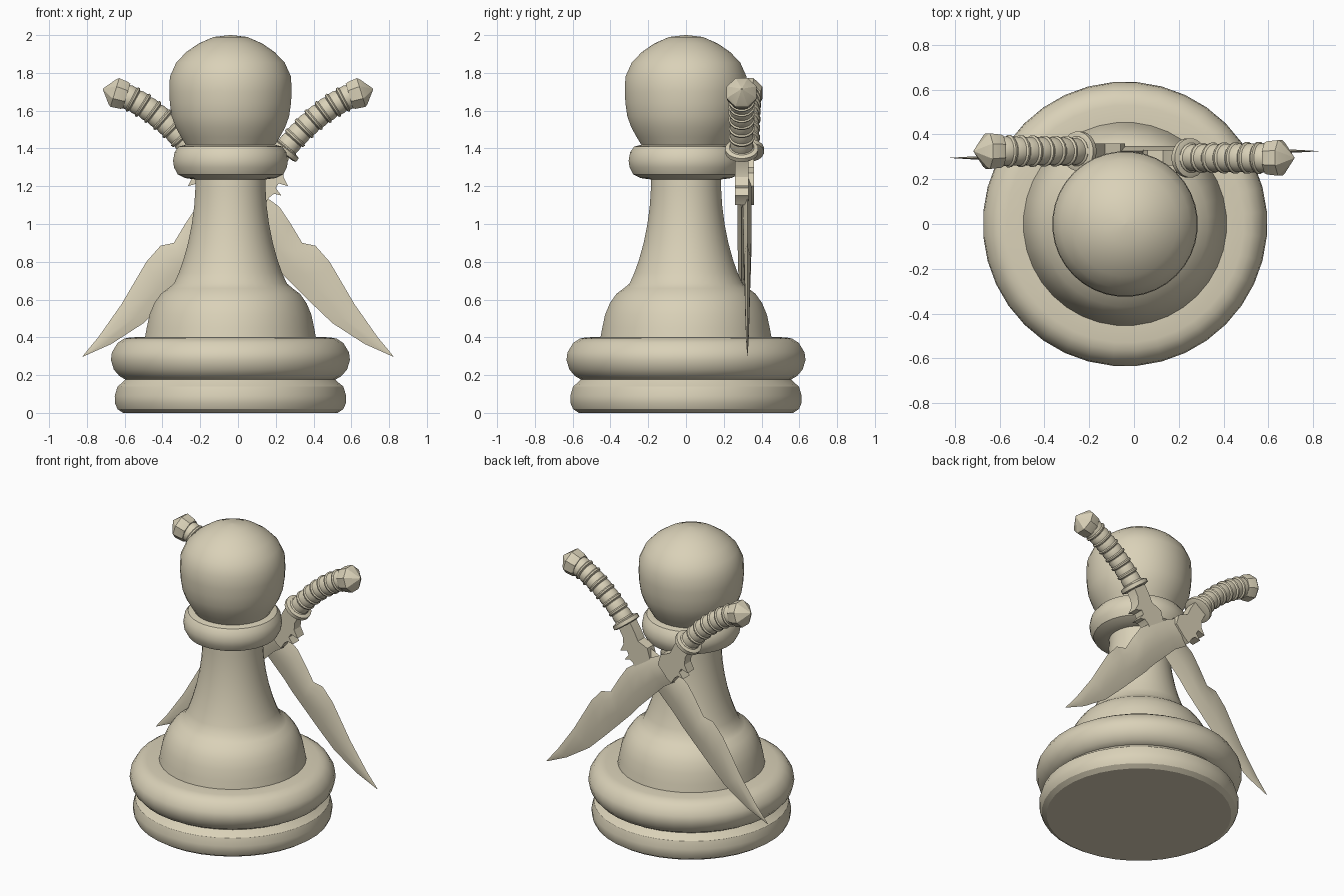
import bpy, bmesh, math
from mathutils import Vector

if "Cube" in bpy.data.objects:
    bpy.data.objects.remove(bpy.data.objects["Cube"])

ivory = bpy.data.materials.new("warm_ivory")
ivory.use_nodes = True
ivory.diffuse_color = (0.70, 0.64, 0.48, 1)
ivory.node_tree.nodes["Principled BSDF"].inputs["Base Color"].default_value = ivory.diffuse_color


def finish(name, bm, angle=30):
    """Turn a bmesh into a named, shaded object."""
    bmesh.ops.remove_doubles(bm, verts=bm.verts, dist=0.0002)
    bmesh.ops.recalc_face_normals(bm, faces=bm.faces)
    mesh = bpy.data.meshes.new(name)
    bm.to_mesh(mesh)
    bm.free()
    mesh.materials.append(ivory)
    ob = bpy.data.objects.new(name, mesh)
    bpy.context.collection.objects.link(ob)
    bpy.ops.object.select_all(action='DESELECT')
    ob.select_set(True)
    bpy.context.view_layer.objects.active = ob
    bpy.ops.object.shade_smooth_by_angle(angle=math.radians(angle))
    return ob


def loft(name, rings, angle=30):
    """Skin a list of closed rings and cap both ends."""
    bm = bmesh.new()
    loops = [[bm.verts.new(p) for p in ring] for ring in rings]
    n = len(loops[0])
    for a, b in zip(loops, loops[1:]):
        for i in range(n):
            j = (i + 1) % n
            bm.faces.new((a[i], a[j], b[j], b[i]))
    bm.faces.new(loops[0])
    bm.faces.new(loops[-1])
    return finish(name, bm, angle)


def circle(centre, axis, radius, sides):
    """Ring around an axis lying in the xz plane."""
    axis = Vector(axis).normalized()
    u, v = Vector((axis.z, 0, -axis.x)), Vector((0, 1, 0))
    turns = [math.tau * (i + 0.5) / sides for i in range(sides)]
    return [centre + radius * (u * math.cos(t) + v * math.sin(t)) for t in turns]


def lathe(name, profile, sides=36):
    return loft(name, [circle(Vector((-0.04, 0, z)), (0, 0, 1), r, sides) for r, z in profile])


# Turned pawn parts
lathe("lower_base", [(.57, 0), (.60, .02), (.613, .05), (.615, .09), (.60, .14), (.575, .16), (.555, .18)])
lathe("upper_base", [(.555, .175), (.59, .195), (.62, .23), (.635, .28), (.63, .32),
                     (.60, .37), (.565, .393), (.53, .40), (.44, .402)])
lathe("body", [(.455, .395), (.445, .45), (.43, .52), (.405, .58), (.37, .63), (.33, .66), (.30, .685),
               (.275, .74), (.25, .81), (.225, .90), (.205, 1.0), (.192, 1.1), (.187, 1.18), (.185, 1.27)])
lathe("collar", [(.18, 1.235), (.24, 1.243), (.28, 1.262), (.30, 1.30), (.305, 1.335),
                 (.297, 1.38), (.275, 1.41), (.235, 1.42)])
lathe("head", [(.235, 1.415), (.262, 1.46), (.29, 1.51), (.312, 1.57), (.322, 1.64), (.325, 1.70),
               (.322, 1.78), (.288, 1.855), (.235, 1.91), (.17, 1.955), (.09, 1.99), (.005, 2.0)])

# Blade stations: upper edge x, z and lower edge x, z
BLADE = [(-.08, 1.27, -.14, 1.09), (.06, 1.20, -.06, 1.04), (.145, 1.145, .03, .95),
         (.22, 1.09, .12, .86), (.28, 1.0, .18, .79), (.34, .90, .25, .72), (.41, .885, .32, .65),
         (.485, .80, .39, .58), (.617, .575, .50, .475), (.74, .40, .67, .365), (.823, .30, .82, .298)]
RICASSO = [(-.205, 1.43), (-.16, 1.36), (-.13, 1.30), (-.06, 1.27), (-.04, 1.20), (-.11, 1.12),
           (-.14, 1.10), (-.165, 1.14), (-.19, 1.16), (-.23, 1.15), (-.20, 1.19), (-.215, 1.215),
           (-.265, 1.20), (-.24, 1.25), (-.245, 1.30), (-.285, 1.37)]


def sword(side, s, y):
    """Curved knife lying in the plane y; s mirrors it in x."""
    def point(x, z, dy=0):
        return Vector((s * x, y + dy, z))

    # Lens-shaped blade
    rings = []
    for i, (ux, uz, lx, lz) in enumerate(BLADE):
        thick = 0.022 * (1 - (i / 10) ** 3) + 0.0005
        top, low = point(ux, uz), point(lx, lz)
        side_a = [top.lerp(low, f) + Vector((0, thick, 0)) for f in (.25, .65)]
        side_b = [top.lerp(low, f) - Vector((0, thick, 0)) for f in (.65, .25)]
        rings.append([top] + side_a + [low] + side_b)
    loft(side + "_blade", rings)

    # Hooked block between blade and guard
    loft(side + "_blade_root", [[point(x, z, d) for x, z in RICASSO] for d in (-.035, .035)])

    # Round guard
    axis = Vector((-.6 * s, 0, .8))
    hub = point(-.245, 1.39)
    loft(side + "_guard", [circle(hub + axis * d, axis, r, 20)
                           for d, r in ((-.018, .07), (-.012, .088), (.012, .088), (.018, .07))])

    # Curved grip with raised bands
    p0, p1, p2 = point(-.245, 1.39), point(-.41, 1.595), point(-.60, 1.68)

    def bend(t):
        centre = p0 * (1 - t) ** 2 + p1 * 2 * t * (1 - t) + p2 * t * t
        return centre, (p1 - p0) * (1 - t) + (p2 - p1) * t

    grip = []
    bands = 7
    for k in range(bands):
        for f, r in ((0, .060), (.1, .072), (.25, .074), (.35, .066), (.7, .067), (.97, .063)):
            t = (k + f) / bands
            centre, tangent = bend(t)
            grip.append(circle(centre, tangent, r * (.9 + .1 * t), 16))
    loft(side + "_grip", grip, 40)

    # Faceted pommel with a pointed end
    end = point(-.59, 1.677)
    out = Vector((-.95 * s, 0, .29)).normalized()
    loft(side + "_pommel", [circle(end + out * d, out, r, 8)
                            for d, r in ((0, .074), (.012, .08), (.065, .086), (.078, .075), (.13, .004))], 20)


sword("right", 1, .325)
sword("left", -1, .295)
